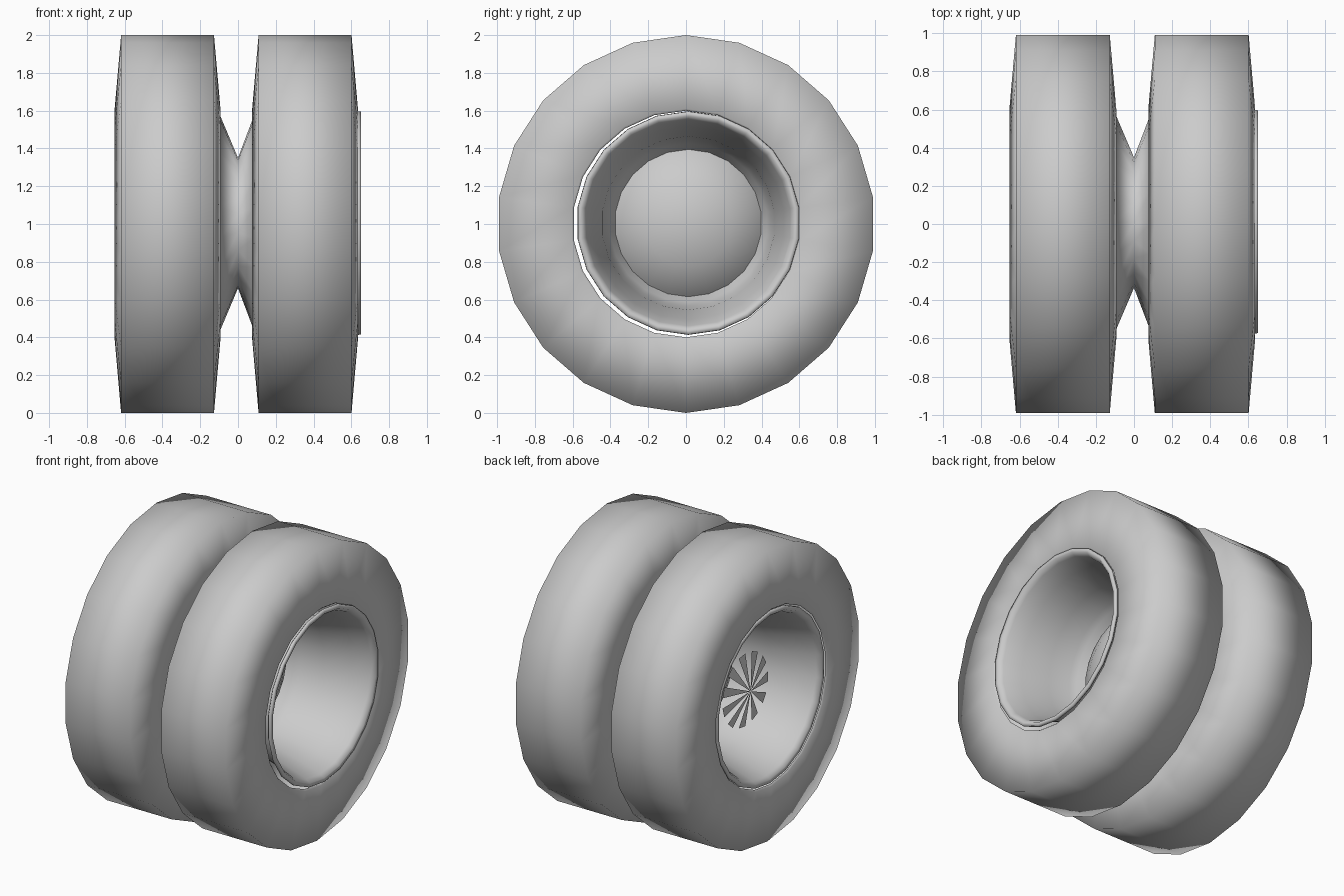
import bpy, bmesh
from math import sin, cos, pi

if "Cube" in bpy.data.objects:
    bpy.data.objects.remove(bpy.data.objects["Cube"])

SIDES = 22


def lathe(name, profile, cy=0.0, cz=1.0, angle=180):
    """Revolve (x, radius) points around the x axis; radius 0 makes a pole."""
    bm = bmesh.new()
    rings = []
    for x, r in profile:
        if r == 0:
            rings.append([bm.verts.new((x, cy, cz))] * SIDES)
        else:
            rings.append([bm.verts.new((x, cy + r * sin(2 * pi * i / SIDES),
                                        cz + r * cos(2 * pi * i / SIDES)))
                          for i in range(SIDES)])
    for a, b in zip(rings, rings[1:]):
        for i in range(SIDES):
            j = (i + 1) % SIDES
            quad = list(dict.fromkeys((a[i], a[j], b[j], b[i])))
            bm.faces.new(quad)
    return finish(name, bm, angle)


def finish(name, bm, angle):
    bmesh.ops.recalc_face_normals(bm, faces=bm.faces[:])
    mesh = bpy.data.meshes.new(name)
    bm.to_mesh(mesh)
    bm.free()
    ob = bpy.data.objects.new(name, mesh)
    bpy.context.collection.objects.link(ob)
    bpy.ops.object.select_all(action='DESELECT')
    ob.select_set(True)
    bpy.context.view_layer.objects.active = ob
    bpy.ops.object.shade_smooth_by_angle(angle=angle * pi / 180)
    return ob


# Rim parts sit very slightly off the tyre centre, leaving a thin gap
RY, RZ = 0.012, 1.005

for side, s, tyre_x in (("left", -1, -0.373), ("right", 1, 0.355)):
    # Tyre: tread, two sidewalls and turned-in beads, open to the rim
    lathe("tyre_" + side, [(tyre_x + x, r) for x, r in (
        (-0.268, 0.60), (-0.28, 0.61), (-0.246, 1.0),
        (0.246, 1.0), (0.28, 0.61), (0.268, 0.60))])

    # Rim: rolled lip, deep tapering barrel and inner step
    lathe("rim_" + side, [(s * x, r) for x, r in (
        (0.62, 0.575), (0.635, 0.592), (0.65, 0.59), (0.65, 0.565),
        (0.62, 0.545), (0.50, 0.51), (0.32, 0.46), (0.17, 0.44),
        (0.13, 0.42), (0.07, 0.39))], RY, RZ)

    # Domed hub plate at the bottom of the barrel
    lathe("hub_dome_" + side, [(s * x, r) for x, r in (
        (0.07, 0.39), (0.13, 0.33), (0.18, 0.23),
        (0.215, 0.12), (0.225, 0))], RY, RZ)

# V-shaped spacer between the two wheels
lathe("spacer", [(-0.095, 0.57), (0, 0.345), (0.085, 0.57)], RY - 0.005, RZ)

# Fan of separate wedges on the left hub
bm = bmesh.new()
for i in range(0, SIDES, 2):
    tip = bm.verts.new((-0.50, RY, RZ))
    ends = [bm.verts.new((-0.46, RY + 0.25 * sin(2 * pi * k / SIDES),
                          RZ + 0.25 * cos(2 * pi * k / SIDES)))
            for k in (i, i + 1)]
    bm.faces.new((tip, ends[0], ends[1]))
finish("hub_fan", bm, 10)
